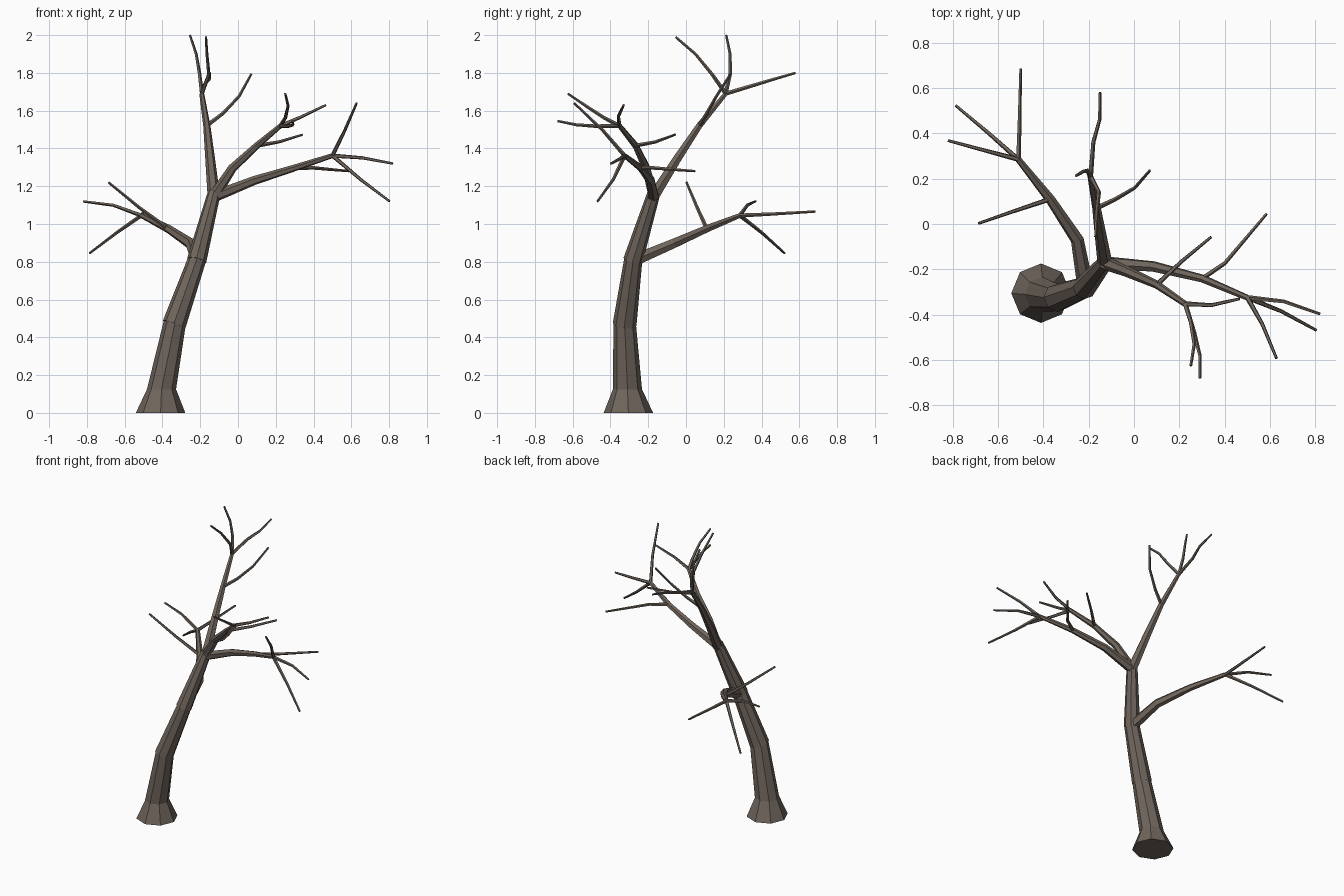
import bpy, bmesh, math
from mathutils import Vector

bark = bpy.data.materials.new("bark_brown")
bark.diffuse_color = (0.16, 0.13, 0.107, 1)


def limb(name, points, radii, sides, flat_rings=0):
    """Tapered faceted tube along points; the first flat_rings rings stay level."""
    pts = [Vector(p) for p in points]
    n = len(pts)
    bm = bmesh.new()
    rings = []
    u = Vector((1, 0, 0))
    for i, p in enumerate(pts):
        a = (p - pts[i - 1]).normalized() if i else Vector()
        b = (pts[i + 1] - p).normalized() if i < n - 1 else Vector()
        t = Vector((0, 0, 1)) if i < flat_rings else (a + b).normalized()
        if abs(u.dot(t)) > 0.95:
            u = Vector((0, 1, 0))
        u = (u - t * u.dot(t)).normalized()
        v = t.cross(u)
        ring = []
        for k in range(sides):
            ang = 2 * math.pi * k / sides
            ring.append(bm.verts.new(p + radii[i] * (u * math.cos(ang) + v * math.sin(ang))))
        rings.append(ring)
    for r, s in zip(rings, rings[1:]):
        for k in range(sides):
            j = (k + 1) % sides
            bm.faces.new((r[k], r[j], s[j], s[k]))
    bm.faces.new(rings[0][::-1])
    bm.faces.new(rings[-1])
    mesh = bpy.data.meshes.new(name)
    bm.to_mesh(mesh)
    bm.free()
    mesh.materials.append(bark)
    bpy.context.collection.objects.link(bpy.data.objects.new(name, mesh))


def twigs(name, root, paths):
    """Thin shoots that all start at the same root point."""
    for i, path in enumerate(paths):
        n = len(path)
        radii = [0.0115 - 0.005 * k / n for k in range(n + 1)]
        limb(f"{name}_{i + 1}", [root] + path, radii, 5)


# Trunk in three stacked sections, the lowest with a flared foot
limb("trunk_lower",
     [(-0.41, -0.305, 0), (-0.405, -0.31, 0.125), (-0.334, -0.325, 0.48)],
     [0.131, 0.077, 0.059], 8, flat_rings=2)
limb("trunk_middle", [(-0.338, -0.325, 0.468), (-0.214, -0.278, 0.82)], [0.063, 0.048], 8)
limb("trunk_upper", [(-0.219, -0.281, 0.806), (-0.125, -0.168, 1.17)], [0.052, 0.034], 8)

fork = (-0.128, -0.172, 1.145)

# Low branch towards the back left
low_mid, low_tip = (-0.37, 0.11, 0.975), (-0.51, 0.285, 1.045)
limb("low_branch", [(-0.215, -0.27, 0.81), (-0.25, -0.07, 0.895), low_mid, low_tip],
     [0.036, 0.029, 0.022, 0.014], 6)
twigs("low_twig", low_tip, [
    [(-0.505, 0.46, 1.053), (-0.50, 0.685, 1.066)],
    [(-0.64, 0.40, 0.955), (-0.785, 0.522, 0.845)],
    [(-0.66, 0.325, 1.10), (-0.82, 0.368, 1.12)]])
twigs("low_side_twig", low_mid, [[(-0.52, 0.06, 1.085), (-0.685, 0.003, 1.22)]])

# Tall branch rising to the back
tall_mid, tall_tip = (-0.165, 0.07, 1.52), (-0.192, 0.21, 1.69)
limb("tall_branch", [fork, (-0.147, -0.05, 1.34), tall_mid, tall_tip],
     [0.033, 0.026, 0.019, 0.013], 6)
twigs("tall_twig", tall_tip, [
    [(-0.18, 0.36, 1.735), (-0.152, 0.46, 1.765), (-0.15, 0.58, 1.80)],
    [(-0.205, 0.235, 1.80), (-0.222, 0.233, 1.90), (-0.255, 0.213, 2.0)],
    [(-0.155, 0.14, 1.79), (-0.165, 0.05, 1.90), (-0.17, -0.055, 1.99)]])
twigs("tall_side_twig", tall_mid, [
    [(-0.08, 0.11, 1.585), (0.005, 0.16, 1.675), (0.07, 0.235, 1.793)]])

# Middle branch towards the front right
mid_mid, mid_tip = (0.10, -0.267, 1.415), (0.225, -0.352, 1.52)
limb("middle_branch", [fork, (-0.03, -0.21, 1.295), mid_mid, mid_tip],
     [0.03, 0.024, 0.018, 0.013], 6)
twigs("middle_twig", mid_tip, [
    [(0.265, -0.48, 1.518), (0.29, -0.58, 1.525), (0.29, -0.68, 1.545)],
    [(0.25, -0.43, 1.56), (0.265, -0.53, 1.625), (0.25, -0.625, 1.69)],
    [(0.34, -0.358, 1.57), (0.465, -0.33, 1.63)]])
twigs("middle_side_twig", mid_mid, [[(0.215, -0.16, 1.435), (0.34, -0.057, 1.473)]])

# Long branch towards the right
long_mid, long_tip = (0.30, -0.24, 1.297), (0.50, -0.325, 1.362)
limb("long_branch", [fork, (0.085, -0.187, 1.23), long_mid, long_tip],
     [0.031, 0.024, 0.018, 0.013], 6)
twigs("long_twig", long_tip, [
    [(0.565, -0.44, 1.495), (0.628, -0.592, 1.64)],
    [(0.66, -0.342, 1.35), (0.82, -0.397, 1.32)],
    [(0.65, -0.385, 1.235), (0.803, -0.468, 1.12)]])
twigs("long_side_twig", long_mid, [
    [(0.40, -0.172, 1.297), (0.495, -0.06, 1.288), (0.585, 0.046, 1.28)]])
